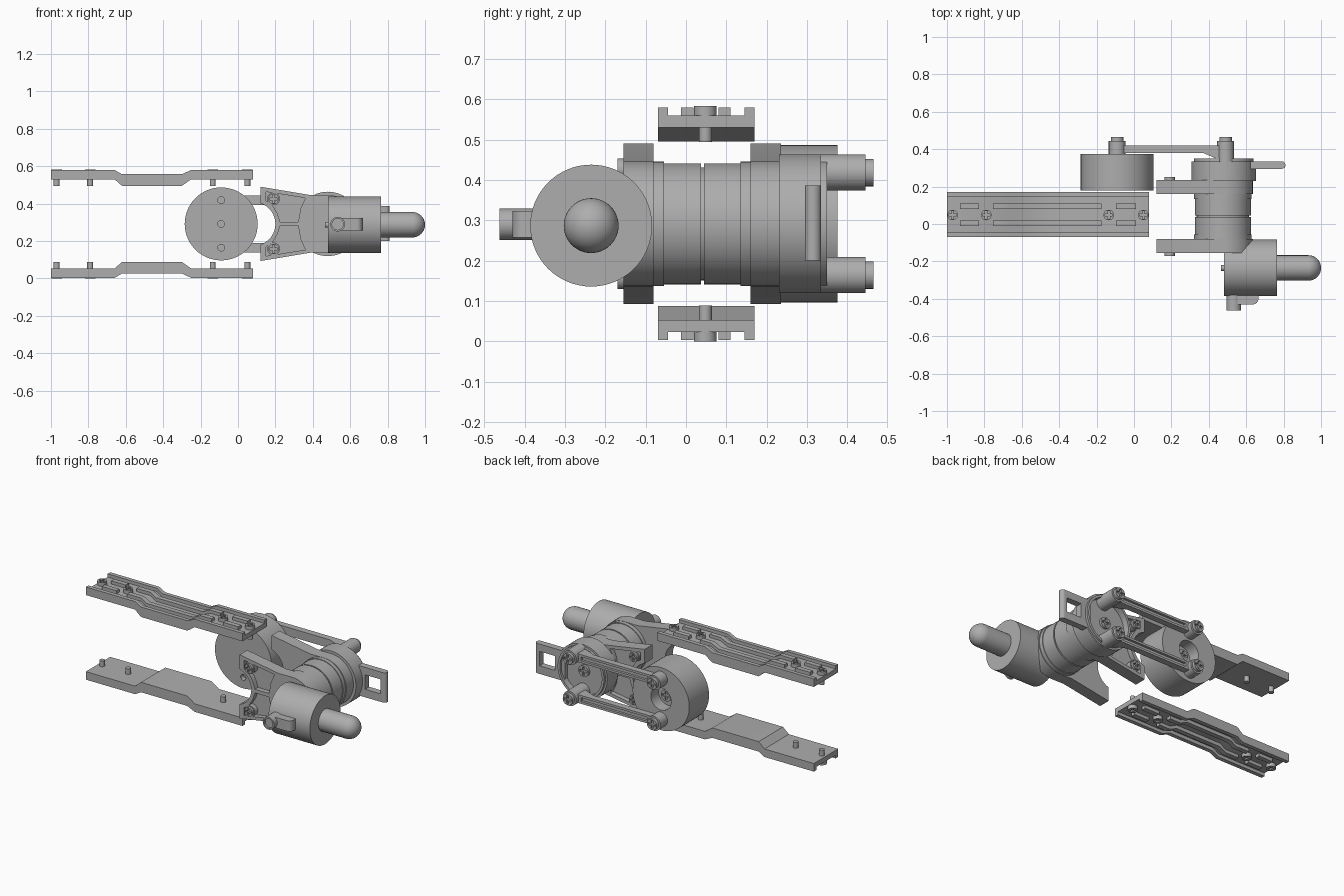
import bpy, bmesh
from math import sin, cos, pi, radians
from mathutils import Matrix, Vector

cube = bpy.data.objects.get("Cube")
if cube:
    bpy.data.objects.remove(cube, do_unlink=True)

grey = bpy.data.materials.new("plain grey")
grey.use_nodes = True
grey.diffuse_color = (0.42, 0.42, 0.42, 1)
grey.node_tree.nodes["Principled BSDF"].inputs["Base Color"].default_value = grey.diffuse_color

MID = 0.2915      # height of the mirror plane
PIVOT = 0.48      # x of the joint axis
PLACE = {"X": lambda a, b, t: (t, a, b),
         "Y": lambda a, b, t: (a, t, b),
         "Z": lambda a, b, t: (a, b, t)}


def finish(name, bm):
    bmesh.ops.remove_doubles(bm, verts=bm.verts, dist=1e-5)
    bmesh.ops.recalc_face_normals(bm, faces=bm.faces)
    mesh = bpy.data.meshes.new(name)
    bm.to_mesh(mesh)
    bm.free()
    mesh.materials.append(grey)
    obj = bpy.data.objects.new(name, mesh)
    bpy.context.collection.objects.link(obj)
    activate(obj)
    bpy.ops.object.shade_smooth_by_angle(angle=radians(35))
    return obj


def activate(obj):
    bpy.ops.object.select_all(action="DESELECT")
    obj.select_set(True)
    bpy.context.view_layer.objects.active = obj


def add_prism(bm, pts, axis, lo, hi):
    rows = [[bm.verts.new(PLACE[axis](a, b, t)) for a, b in pts] for t in (lo, hi)]
    for row in rows:
        bm.faces.new(row)
    for i in range(len(pts)):
        j = (i + 1) % len(pts)
        bm.faces.new((rows[0][i], rows[0][j], rows[1][j], rows[1][i]))


def prism(name, pts, axis, lo, hi):
    bm = bmesh.new()
    add_prism(bm, pts, axis, lo, hi)
    return finish(name, bm)


def rect(a0, a1, b0, b1):
    return [(a0, b0), (a1, b0), (a1, b1), (a0, b1)]


def lathe(name, profile, axis, a, b, steps=64):
    """Turn (radius, position) points about an axis through (a, b)."""
    bm = bmesh.new()
    vs = [bm.verts.new((r, 0, t)) for r, t in profile]
    es = [bm.edges.new(p) for p in zip(vs, vs[1:])]
    bmesh.ops.spin(bm, geom=vs + es, cent=(0, 0, 0), axis=(0, 0, 1),
                   angle=2 * pi, steps=steps, use_duplicate=False)
    for v in bm.verts:
        v.co = Vector(PLACE[axis](v.co.x + a, v.co.y + b, v.co.z))
    return finish(name, bm)


def cylinder(name, r, lo, hi, axis, a, b, steps=64):
    return lathe(name, [(0, lo), (r, lo), (r, hi), (0, hi)], axis, a, b, steps)


def cut(obj, *cutters):
    for c in cutters:
        c.hide_render = True
        activate(obj)
        mod = obj.modifiers.new("cut", "BOOLEAN")
        mod.operation = "DIFFERENCE"
        mod.solver = "EXACT"
        mod.object = c
        bpy.ops.object.modifier_apply(modifier=mod.name)
        bpy.data.objects.remove(c, do_unlink=True)
    bpy.ops.object.shade_smooth_by_angle(angle=radians(35))
    return obj


# Cross-head screw, shared by every fastener (top at z = 0)
screw_mesh = cut(cylinder("screw", 1, -1, 0, "Z", 0, 0, 32),
                 prism("slot", rect(-0.75, 0.75, -0.2, 0.2), "Z", -0.4, 1),
                 prism("slot", rect(-0.2, 0.2, -0.75, 0.75), "Z", -0.4, 1)).data
bpy.data.objects.remove(bpy.data.objects["screw"])


def screw(name, loc, direction, r, depth):
    obj = bpy.data.objects.new(name, screw_mesh)
    bpy.context.collection.objects.link(obj)
    rot = Vector(direction).to_track_quat("Z", "Y").to_matrix().to_4x4()
    obj.matrix_world = Matrix.Translation(loc) @ rot @ Matrix.Diagonal((r, r, depth, 1))


# Long grooved rails, dipped in the middle
BENDS = [(-0.66, 0), (-0.62, 1), (-0.30, 1), (-0.25, 0)]


def rail_strip(bm, flip, x0, x1, y0, y1, low, high):
    line = [(x0, 0)] + [p for p in BENDS if x0 < p[0] < x1] + [(x1, 0)]
    pts = [(x, low - 0.035 * d) for x, d in line]
    pts += [(x, high - (0.023 if high > 0.57 else 0.025) * d) for x, d in reversed(line)]
    if flip:
        pts = [(x, 2 * MID - z) for x, z in pts]
    add_prism(bm, pts, "Y", y0, y1)


for side, flip in (("upper", False), ("lower", True)):
    bm = bmesh.new()
    rail_strip(bm, flip, -1, 0.08, -0.07, 0.17, 0.53, 0.56)
    for y in (-0.07, 0.145):
        rail_strip(bm, flip, -1, 0.08, y, y + 0.025, 0.53, 0.58)
    for y in (-0.012, 0.08):
        for x0, x1 in ((-0.93, -0.83), (-0.755, -0.175), (-0.095, 0.01)):
            rail_strip(bm, flip, x0, x1, y, y + 0.03, 0.545, 0.58)
    finish(side + "_rail", bm)
    s = -1 if flip else 1
    for x in (-0.97, -0.79, -0.135, 0.05):
        screw(side + "_rail_screw", (x, 0.048, MID + s * 0.2915), (0, 0, s), 0.028, 0.03)
        ends = sorted((MID + s * 0.203, MID + s * 0.25))
        cylinder(side + "_rail_peg", 0.016, *ends, "Z", x, 0.048, 24)

# Rear drum with a recessed hub and small holes
drum = lathe("drum", [(0, 0.18), (0.195, 0.18), (0.195, 0.375), (0.07, 0.375),
                      (0.07, 0.30), (0, 0.30)], "Y", -0.09, MID)
cut(drum, *[cylinder("hole", 0.018, 0.1, 0.21, "Y", -0.09, MID + d, 24)
            for d in (-0.127, 0, 0.127)])
screw("drum_hub_screw", (-0.09, 0.325, MID), (0, 1, 0), 0.035, 0.03)

# Parallel links with their posts
for s, side in ((1, "upper"), (-1, "lower")):
    z = MID + s * 0.127
    bar = [(-0.09, 0.38), (0.37, 0.38), (0.45, 0.345), (0.49, 0.345), (0.49, 0.42), (-0.09, 0.42)]
    link = prism(side + "_link", bar, "Z", z - 0.026, z + 0.026)
    cut(link, prism("groove", rect(-0.03, 0.43, 0.405, 0.5), "Z", z - 0.012, z + 0.012))
    for x, start in ((-0.09, 0.37), (0.49, 0.29)):
        cylinder(side + "_link_post", 0.045, start, 0.445, "Y", x, z, 40)
        screw(side + "_link_screw", (x, 0.465, z), (0, 1, 0), 0.034, 0.03)

# Joint: two barrels with a narrow gap, then a dished flange
cylinder("front_barrel", 0.15, -0.10, 0.037, "Y", 0.475, MID)
cylinder("barrel_core", 0.14, 0.03, 0.05, "Y", 0.475, MID)
cylinder("rear_barrel", 0.15, 0.045, 0.235, "Y", 0.475, MID)
lathe("joint_flange", [(0, 0.23), (0.172, 0.23), (0.172, 0.335), (0.16, 0.335), (0.16, 0.35),
                       (0.145, 0.35), (0.145, 0.31), (0, 0.31)], "Y", PIVOT, MID)
screw("joint_screw", (PIVOT, 0.325, MID), (0, 1, 0), 0.035, 0.03)

# Fork brackets, mirrored about y = 0.04
arc = [(0.084 + 0.116 * cos(t), MID + 0.116 * sin(t))
       for t in [radians(72 - 9 * i) for i in range(17)]]
round_end = [(PIVOT + 0.155 * sin(t), MID - 0.155 * cos(t))
             for t in [pi * i / 24 for i in range(25)]]
outline = ([(0.12, 0.49)] + arc + [(0.12, 0.093), (0.39, 0.138)] + round_end + [(0.39, 0.445)])
pocket = [(0.15, 0.463), (0.36, 0.43), (0.335, 0.375), (0.322, 0.303),
          (0.225, 0.303), (0.212, 0.345), (0.185, 0.39), (0.15, 0.415)]
for s, side in ((-1, "front"), (1, "rear")):
    at = lambda d: 0.04 + s * d
    span = lambda p, q: sorted((at(p), at(q)))
    bracket = prism(side + "_bracket", outline, "Y", *span(0.12, 0.195))
    cut(bracket, *[prism("pocket", [(x, MID + m * (z - MID)) for x, z in pocket], "Y",
                         *span(0.165, 0.3)) for m in (1, -1)])
    cylinder(side + "_bracket_lip", 0.154, *span(0.095, 0.12), "Y", 0.475, MID)
    for m in (1, -1):
        z = MID + m * 0.134
        cylinder(side + "_bracket_boss", 0.034, *span(0.14, 0.195), "Y", 0.19, z, 32)
        screw(side + "_bracket_screw", (0.19, at(0.21), z), (0, s, 0), 0.028, 0.03)

# Slotted tab on the flange, rounded at its tip
tip = [(0.79 + 0.02 * sin(t), 0.315 - 0.02 * cos(t)) for t in [pi * i / 10 for i in range(11)]]
tab = prism("slotted_tab", [(0.60, 0.335), (0.60, 0.295)] + tip, "Z", 0.2, 0.386)
cut(tab, prism("window", rect(0.67, 0.775, 0.25, 0.34), "Y", 0.2, 0.4))

# Front cylinder with a round-nosed plunger
FY, FZ = -0.235, 0.287
cylinder("front_cylinder", 0.151, 0.48, 0.765, "X", FY, FZ)
nose = [(0.068 * cos(t), 0.932 + 0.068 * sin(t)) for t in [pi / 2 * i / 12 for i in range(12)]]
lathe("plunger", [(0, 0.75), (0.068, 0.75)] + nose + [(0, 1.0)], "X", FY, FZ, 48)
cylinder("end_pin", 0.016, 0.466, 0.49, "X", FY, FZ, 24)

# Side peg and clip on the front cylinder
lathe("side_peg", [(0, -0.35), (0.039, -0.35), (0.039, -0.462), (0.03, -0.462),
                   (0.03, -0.45), (0, -0.45)], "Y", 0.533, 0.29, 40)
corner = [(0.635 + 0.03 * sin(t), -0.40 - 0.03 * cos(t)) for t in [pi / 2 * i / 8 for i in range(9)]]
prism("side_clip", [(0.665, -0.35), (0.533, -0.35), (0.533, -0.43)] + corner, "Z", 0.257, 0.323)
